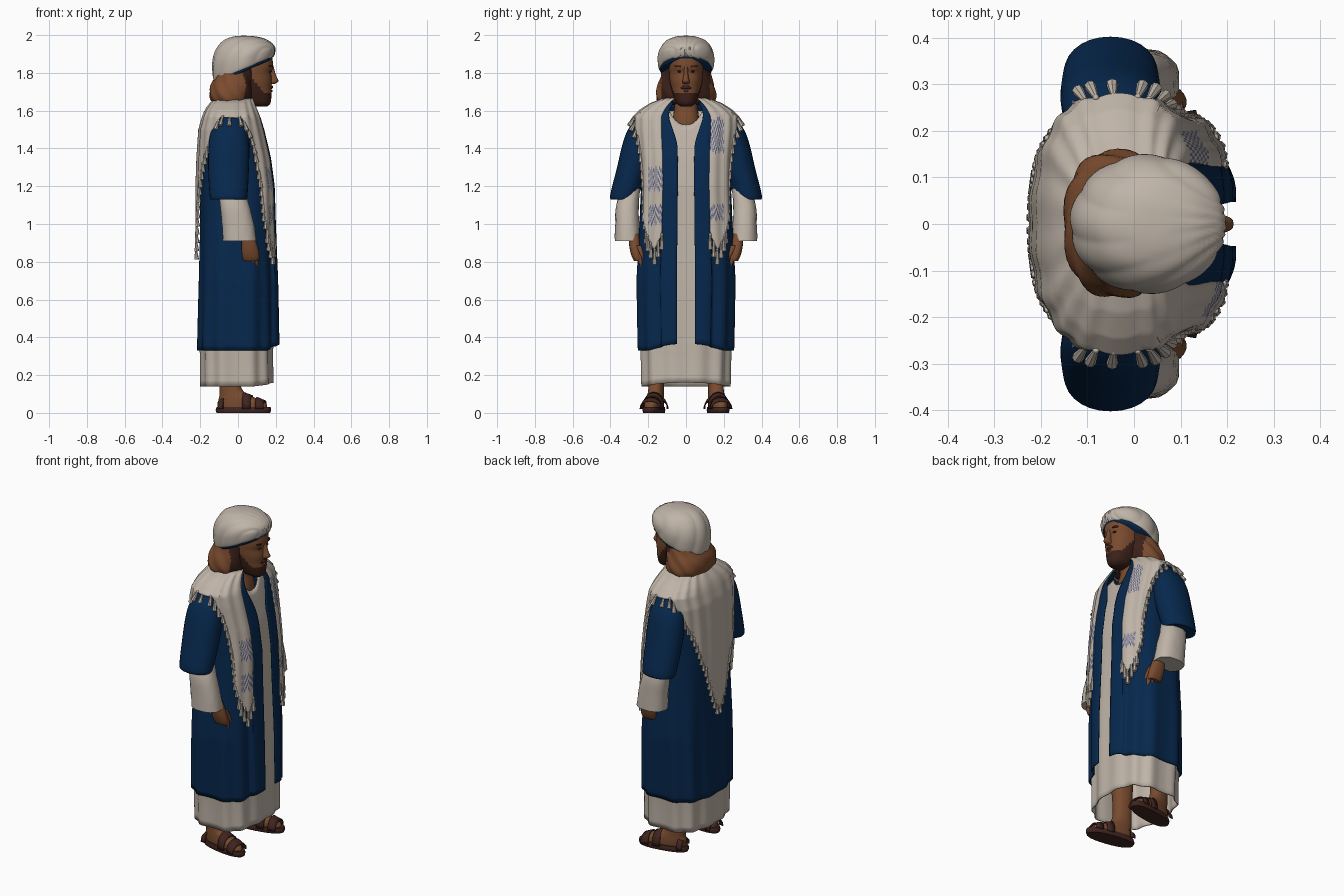
import bpy, bmesh, math
from mathutils import Vector, Matrix

cube = bpy.data.objects.get("Cube")
if cube:
    bpy.data.objects.remove(cube, do_unlink=True)


def material(name, *rgb):
    m = bpy.data.materials.new(name)
    m.use_nodes = True
    m.diffuse_color = (*rgb, 1)
    bsdf = next(n for n in m.node_tree.nodes if n.type == 'BSDF_PRINCIPLED')
    bsdf.inputs["Base Color"].default_value = (*rgb, 1)
    bsdf.inputs["Roughness"].default_value = 0.9
    return m


CREAM = material("cream cloth", .52, .455, .39)
BLUE = material("navy cloth", .002, .021, .075)
SKIN = material("skin", .19, .07, .028)
HAIR = material("auburn hair", .2, .072, .028)
DARK = material("dark hair", .045, .015, .01)
LEATHER = material("sandal leather", .05, .018, .014)
STITCH = material("blue embroidery", .13, .15, .26)


def finish(name, bm, mats, thick=0):
    me = bpy.data.meshes.new(name)
    bm.to_mesh(me)
    bm.free()
    ob = bpy.data.objects.new(name, me)
    bpy.context.collection.objects.link(ob)
    for m in mats:
        me.materials.append(m)
    bpy.ops.object.select_all(action='DESELECT')
    ob.select_set(True)
    bpy.context.view_layer.objects.active = ob
    bpy.ops.object.shade_smooth_by_angle(angle=math.radians(50))
    if thick:
        mod = ob.modifiers.new("thickness", 'SOLIDIFY')
        mod.thickness = thick
        mod.offset = -1
    return ob


def power(v, p):
    return math.copysign(abs(v) ** p, v)


def ramp(v):
    v = max(0, min(1, v))
    return v * v * (3 - 2 * v)


def spline(rows, k):
    # smooth in-between rows
    out = []
    for i in range(len(rows) - 1):
        a, b, c, d = (rows[max(0, min(len(rows) - 1, i + o))] for o in (-1, 0, 1, 2))
        for j in range(k):
            t = j / k
            out.append([q + .5 * t * (r - p + t * (2 * p - 5 * q + 4 * r - s + t * (3 * (q - r) + s - p)))
                        for p, q, r, s in zip(a, b, c, d)])
    return out + [list(rows[-1])]


def loft(name, rows, mats, side=1, n=28, p=.85, k=4, lump=0, rule=None):
    # closed solid through level rings: z, x0, x1, y0, y1
    bm = bmesh.new()
    rings = []
    for z, x0, x1, y0, y1 in spline(rows, k):
        ring = []
        for i in range(n):
            t = math.tau * i / n
            w = 1 + lump * math.sin(9 * t + 60 * z)
            ring.append(bm.verts.new(((x0 + x1) / 2 + (x1 - x0) / 2 * w * power(math.cos(t), p),
                                      side * ((y0 + y1) / 2 + (y1 - y0) / 2 * w * power(math.sin(t), p)), z)))
        rings.append(ring)
    for a, b in zip(rings, rings[1:]):
        for i in range(n):
            bm.faces.new((a[i], a[(i + 1) % n], b[(i + 1) % n], b[i]))
    bm.faces.new(rings[0])
    bm.faces.new(rings[-1])
    bmesh.ops.recalc_face_normals(bm, faces=bm.faces)
    if rule:
        for f in bm.faces:
            f.material_index = rule(f.calc_center_median())
    return finish(name, bm, mats)


def even(rows):
    return [(z, a, b, -w, w) for z, a, b, w in rows]


# Body envelope shared by all draped cloth: z, back, front, half width
BODY = [(.1, -.2, .19, .24), (.35, -.212, .195, .256), (.7, -.205, .19, .264), (1.0, -.2, .18, .248),
        (1.2, -.2, .175, .238), (1.35, -.195, .155, .24), (1.5, -.185, .12, .255), (1.57, -.165, .1, .255),
        (1.605, -.15, .085, .22), (1.64, -.125, .07, .165), (1.665, -.1, .06, .1)]


def along(table, v):
    for a, b in zip(table, table[1:]):
        if v <= b[0]:
            u = max(0, (v - a[0]) / (b[0] - a[0]))
            return [p + (q - p) * u for p, q in zip(a, b)]
    return list(table[-1])


def body(t, z, off):
    _, x0, x1, w = along(BODY, z)
    t = math.radians(t)
    return Vector(((x0 + x1) / 2 + ((x1 - x0) / 2 + off) * power(math.cos(t), .7),
                   (w + off) * power(math.sin(t), .7), z))


def front(t):
    return min(t, 360 - t)


def drape(name, gap, low, high, off, mats, cols=150, rows=44, rule=None):
    # cloth sheet wrapped round the body, open by gap degrees at the front
    bm = bmesh.new()
    grid = []
    for i in range(cols + 1):
        g = gap(1.2)
        t0 = g + i / cols * (360 - 2 * g)
        col = []
        for j in range(rows + 1):
            z = low(front(t0)) + (high(front(t0)) - low(front(t0))) * j / rows
            t = gap(z) + i / cols * (360 - 2 * gap(z))
            col.append(bm.verts.new(body(t, z, off(front(t), z))))
        grid.append(col)
    for i in range(cols):
        for j in range(rows):
            f = bm.faces.new((grid[i][j], grid[i + 1][j], grid[i + 1][j + 1], grid[i][j + 1]))
            if rule:
                f.material_index = rule(i, j, f.calc_center_median())
    bmesh.ops.remove_doubles(bm, verts=bm.verts, dist=.0001)
    return finish(name, bm, mats, .007)


def wave(t, n):
    return math.sin(math.radians(n * t))


def fold(t, z):
    return .006 * ramp(1.3 - z) * wave(t, 11)


# Long robe with a notched neckline
drape("robe", lambda z: 0, lambda t: .14 + .02 * ramp(1 - t / 80),
      lambda t: 1.6 - .075 * ramp(1 - t / 18),
      lambda t, z: -.013 + .011 * ramp(1 - z / .33) + fold(t, z), [CREAM])

# Open coat with raised front panels
drape("coat", lambda z: 4.5 + 10 * ramp((z - 1.4) / .25), lambda t: .33 + .035 * ramp(1 - t / 50),
      lambda t: 1.645, lambda t, z: .02 * ramp((25 - t) / 5) + fold(t, z), [BLUE])

# Shawl: lower edge by angle, pointed at the back and long at the front
EDGE = [(20, .94), (29, .86), (40, .92), (52, 1.05), (57, 1.22), (65, 1.47), (78, 1.56), (105, 1.565),
        (140, 1.34), (165, 1.1), (180, .84)]


def embroidery(i, j, c):
    if c.y > 0:
        bands = 1.38 < c.z < 1.56 or 1.02 < c.z < 1.1
    else:
        bands = 1 < c.z < 1.1 or 1.18 < c.z < 1.3
    return int(c.x > .05 and abs(c.y) < .2 and bands and (i + j) % 2)


drape("shawl", lambda z: 20, lambda t: along(EDGE, t)[1], lambda t: 1.667,
      lambda t, z: .023 + .003 * wave(t, 17), [CREAM, STITCH], cols=200, rows=40, rule=embroidery)

# Tassels spaced evenly along the shawl edge
bm = bmesh.new()
left = 0
for (t0, z0), (t1, z1) in zip(EDGE, EDGE[1:]):
    length = math.hypot((t1 - t0) * .0045, z1 - z0)
    while left < length:
        u = left / length
        t, z = t0 + (t1 - t0) * u, z0 + (z1 - z0) * u
        flare = .03 * ramp((abs(wave(t, 1)) - .85) / .12)
        size = .075 if t < 45 else .042
        for a in (t, 360 - t):
            top, end = body(a, z + .005, .02), body(a, z - size, .016 + flare)
            spin = (top - end).to_track_quat('Z', 'Y').to_matrix().to_4x4()
            bmesh.ops.create_cone(bm, cap_ends=True, segments=7, radius1=.013, radius2=.006,
                                  depth=(top - end).length, matrix=Matrix.Translation((top + end) / 2) @ spin)
            bmesh.ops.create_icosphere(bm, subdivisions=1, radius=.008, matrix=Matrix.Translation(top))
        left += .045
    left -= length
finish("shawl_tassels", bm, [CREAM])

# Neck and head with beard
loft("neck", even([(1.42, -.05, .1, .08), (1.55, -.05, .09, .07), (1.62, -.04, .075, .062),
                   (1.72, -.03, .08, .06)]), [SKIN])
loft("head", even([(1.622, .08, .155, .028), (1.64, .04, .172, .05), (1.68, 0, .177, .067),
                   (1.72, -.03, .177, .078), (1.76, -.05, .18, .086), (1.8, -.06, .176, .089),
                   (1.84, -.07, .186, .09), (1.92, -.06, .175, .09)]), [SKIN, DARK], n=48, k=6,
     rule=lambda c: int(c.z < 1.695 + max(0, .14 - c.x) * 1.1))
loft("nose", even([(1.742, .15, .195, .016), (1.757, .15, .214, .019), (1.79, .15, .2, .012),
                   (1.84, .15, .187, .01)]), [SKIN], n=16)
loft("moustache", even([(1.714, .1, .179, .04), (1.722, .1, .186, .036), (1.733, .1, .183, .02)]), [DARK], n=20)
loft("lower_lip", even([(1.698, .12, .18, .016), (1.704, .12, .184, .018), (1.71, .12, .18, .016)]), [SKIN], n=16)
loft("hair", even([(1.63, -.1, .05, .1), (1.645, -.135, .065, .145), (1.68, -.15, .078, .158),
                   (1.73, -.146, .085, .15), (1.78, -.12, .088, .134), (1.85, -.1, .09, .12)]),
     [HAIR, DARK], n=72, lump=.025, rule=lambda c: int(c.x > .02 and abs(c.y) < .128))

# Tilted turban with pleats fanning back from the forehead, and the band under it


def headwrap(name, rings, mat, pleat):
    bm = bmesh.new()
    n = 120
    loops = []
    for z, slope, r in spline(rings, 5):
        loop = []
        for i in range(n):
            t = math.tau * i / n
            x, y = .165 * math.cos(t), .147 * math.sin(t)
            fan = math.atan2(y * r, .21 - x * r)
            w = r + pleat * abs(math.sin(13 * fan + 12 * z)) * min(1, r * 2)
            loop.append(bm.verts.new((.03 + x * w, y * w, z + slope * x * r)))
        loops.append(loop)
    for a, b in zip(loops, loops[1:]):
        for i in range(n):
            bm.faces.new((a[i], a[(i + 1) % n], b[(i + 1) % n], b[i]))
    bm.faces.new(loops[-1])
    bm.faces.new(loops[0][::-1])
    return finish(name, bm, [mat])


headwrap("turban", [(1.818, .43, .88), (1.826, .42, .95), (1.86, .34, .985), (1.9, .23, .975),
                    (1.94, .13, .87), (1.975, .06, .64), (1.993, .02, .32), (1.997, 0, .03)], CREAM, .035)
headwrap("head_band", [(1.807, .43, .9), (1.815, .43, .93), (1.83, .43, .93)], BLUE, 0)

for side, word in ((1, "left"), (-1, "right")):
    # Eyes and brows
    loft(word + "_eye", [(1.803, .12, .174, .024, .046), (1.808, .12, .179, .022, .048),
                         (1.813, .12, .175, .024, .046)], [DARK], side, n=16)
    loft(word + "_brow", [(1.832, .12, .184, .015, .058), (1.84, .12, .184, .018, .062)], [DARK], side, n=16)
    # Sleeves
    loft(word + "_coat_sleeve", [(1.13, -.143, .04, .265, .39), (1.15, -.15, .05, .25, .402),
                                 (1.3, -.158, .058, .2, .365), (1.42, -.155, .06, .17, .337),
                                 (1.5, -.14, .05, .15, .307), (1.57, -.1, .025, .14, .252)], [BLUE], side, p=.95)
    loft(word + "_robe_sleeve", [(.91, -.08, .098, .24, .377), (1.0, -.085, .085, .247, .375),
                                 (1.1, -.095, .06, .25, .37), (1.2, -.1, .03, .24, .34)],
         [CREAM], side, lump=.015)
    # Hand
    loft(word + "_palm", [(.805, .03, .108, .235, .275), (.83, .022, .113, .235, .288),
                          (.88, .018, .105, .24, .3), (.95, .02, .08, .25, .305)], [SKIN], side)
    for i in range(4):
        x, tip = .024 + .021 * i, .768 - .006 * (i in (1, 2))
        loft(f"{word}_finger_{i + 1}", [(tip, x + .006, x + .015, .222, .234), (tip + .01, x + .001, x + .02, .22, .242),
                                        (.84, x, x + .022, .238, .272)], [SKIN], side, n=12)
    loft(word + "_thumb", [(.8, .098, .11, .213, .223), (.815, .094, .116, .21, .23),
                           (.885, .075, .105, .235, .27)], [SKIN], side, n=12)
    # Foot, leg and sandal, turned slightly outward
    parts = [
        loft(word + "_sandal_sole", even([(0, -.115, .172, .05), (.015, -.12, .178, .053), (.032, -.115, .175, .05)]),
             [LEATHER], side),
        loft(word + "_foot", even([(.028, -.1, .158, .044), (.05, -.105, .15, .045), (.07, -.105, .115, .044),
                                   (.09, -.1, .07, .042), (.12, -.1, .025, .04), (.2, -.1, .005, .042),
                                   (.45, -.11, .02, .06)]), [SKIN], side)]
    for label, x0, x1, h0, h1 in (("toe_strap", .1, .145, .08, .06), ("instep_strap", .03, .075, .105, .088),
                                  ("heel_strap", -.1, -.07, .06, .085)):
        bm = bmesh.new()
        arch = [[bm.verts.new((x, .05 * math.cos(math.pi * i / 16), .02 + (h - .02) * math.sin(math.pi * i / 16) ** .7))
                 for i in range(17)] for x, h in ((x0, h0), (x1, h1))]
        for i in range(16):
            bm.faces.new((arch[0][i], arch[1][i], arch[1][i + 1], arch[0][i + 1]))
        parts.append(finish(f"{word}_{label}", bm, [LEATHER], .006))
    for ob in parts:
        ob.location.y = side * .165
        ob.rotation_euler.z = side * math.radians(10)
